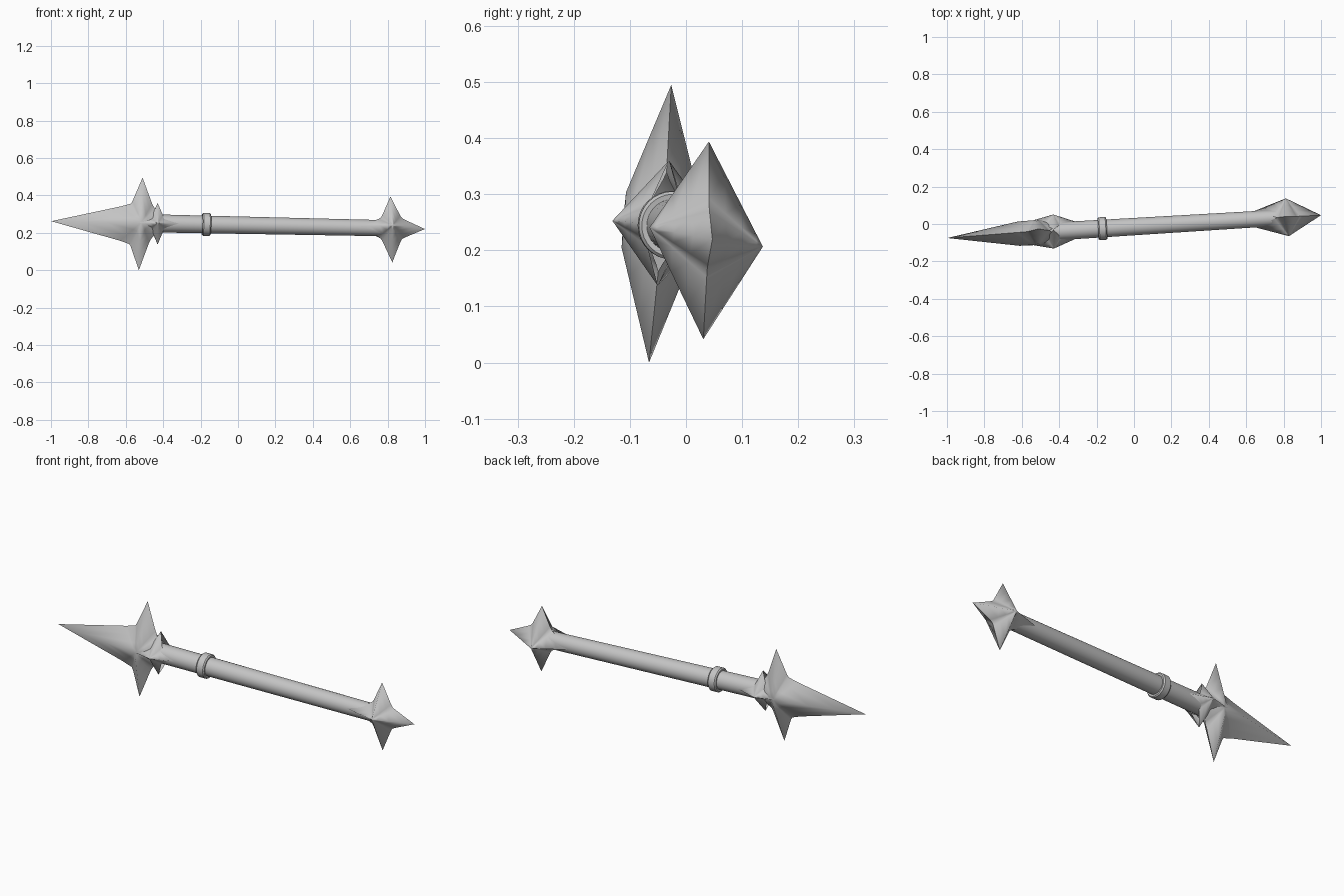
import bpy, bmesh, math
from mathutils import Vector

if "Cube" in bpy.data.objects:
    bpy.data.objects.remove(bpy.data.objects["Cube"])

mat = bpy.data.materials.new("plain grey")
mat.diffuse_color = (0.55, 0.55, 0.55, 1)
mat.use_nodes = True
mat.node_tree.nodes["Principled BSDF"].inputs["Base Color"].default_value = mat.diffuse_color

# Main axis of the slightly tilted staff
A = Vector((-1, -0.075, 0.262))
B = Vector((1, 0.047, 0.220))
AX = (B - A).normalized()


def on_axis(x):
    return A + (B - A) * ((x + 1) / 2)


def finish(bm, name):
    me = bpy.data.meshes.new(name)
    bm.to_mesh(me)
    bm.free()
    me.materials.append(mat)
    ob = bpy.data.objects.new(name, me)
    bpy.context.collection.objects.link(ob)
    return ob


def lathe(name, profile, n=32):
    """Revolve (x along axis, radius) points around the staff axis."""
    bm = bmesh.new()
    u = AX.cross(Vector((0, 0, 1))).normalized()
    w = u.cross(AX)
    rings = []
    for x, r in profile:
        c = on_axis(x)
        rings.append([bm.verts.new(c + r * (math.cos(2 * math.pi * i / n) * u
                      + math.sin(2 * math.pi * i / n) * w)) for i in range(n)])
    for a, b in zip(rings, rings[1:]):
        for i in range(n):
            j = (i + 1) % n
            bm.faces.new((a[i], a[j], b[j], b[i]))
    bm.faces.new(rings[0])
    bm.faces.new(rings[-1])
    bmesh.ops.recalc_face_normals(bm, faces=bm.faces)
    ob = finish(bm, name)
    bpy.context.view_layer.objects.active = ob
    ob.select_set(True)
    bpy.ops.object.shade_smooth_by_angle(angle=math.radians(35))
    ob.select_set(False)


def star(name, x, rim, h, Y, Z, flat=0.0):
    """Two domed sheets sharing a star rim; rim = (x, z, y offset), tip/valley alternating."""
    c, Y, Z = on_axis(x), Vector(Y), Vector(Z)
    pts = []
    for i, p in enumerate(rim):
        p = Vector(p)
        if i % 2 == 0:
            pts.append(p)
        else:  # soften each valley corner
            a, b = Vector(rim[i - 1]), Vector(rim[(i + 1) % len(rim)])
            pts += [p.lerp(a, 0.12), p * 1.03, p.lerp(b, 0.12)]
    bm = bmesh.new()
    for s in (-1, 1):
        ts = [max(flat, 0.12), 0.4, 0.7, 1.0]
        hub = bm.verts.new(c + s * h * Y)
        rings = []
        for t in ts:
            k = min(1, (1 - t) / (1 - flat))
            rings.append([bm.verts.new(c + AX * p.x * t + Z * p.y * t
                          + Y * s * (p.z + (h - p.z) * k)) for p in pts])
        n = len(pts)
        for i in range(n):
            j = (i + 1) % n
            faces = [(hub, rings[0][i], rings[0][j])]
            faces += [(a[i], b[i], b[j], a[j]) for a, b in zip(rings, rings[1:])]
            for f in faces:
                bm.faces.new(f if s < 0 else f[::-1]).smooth = True
    return finish(bm, name)


# Long handle and raised collar
lathe("shaft", [(-0.52, 0.047), (-0.4, 0.048), (0.8, 0.043)])
lathe("collar", [(-0.19, 0.044), (-0.192, 0.056), (-0.186, 0.061),
                 (-0.152, 0.061), (-0.146, 0.056), (-0.148, 0.044)])

# Spear head with one long point
star("spear_head", -0.52,
     [(0.14, 0, 0.045), (0.065, 0.085, 0), (0.0, 0.243, 0), (-0.055, 0.1, 0),
      (-0.48, 0.0, 0), (-0.055, -0.11, 0), (0.0, -0.252, 0), (0.055, -0.085, 0)],
     0.065, (-0.06, 1, -0.05), (0.04, 0.08, 1), 0.2)

# Small star fitted over the neck, side tips resting on the shaft and head
star("neck_star", -0.43,
     [(0.115, 0, 0.047), (0.033, 0.033, 0.03), (0, 0.11, 0), (-0.033, 0.033, 0.03),
      (-0.11, 0, 0.066), (-0.033, -0.033, 0.03), (0, -0.113, 0), (0.033, -0.033, 0.03)],
     0.091, (-0.02, 1, -0.03), (0, 0.09, 1))

# Four pointed star at the end of the handle
star("end_star", 0.82,
     [(0.18, 0, 0), (0.055, 0.055, 0), (-0.005, 0.17, 0), (-0.055, 0.055, 0),
      (-0.17, 0, 0.045), (-0.055, -0.055, 0), (0.005, -0.182, 0), (0.055, -0.055, 0)],
     0.101, (-0.08, 1, -0.17), (0, 0.03, 1))
